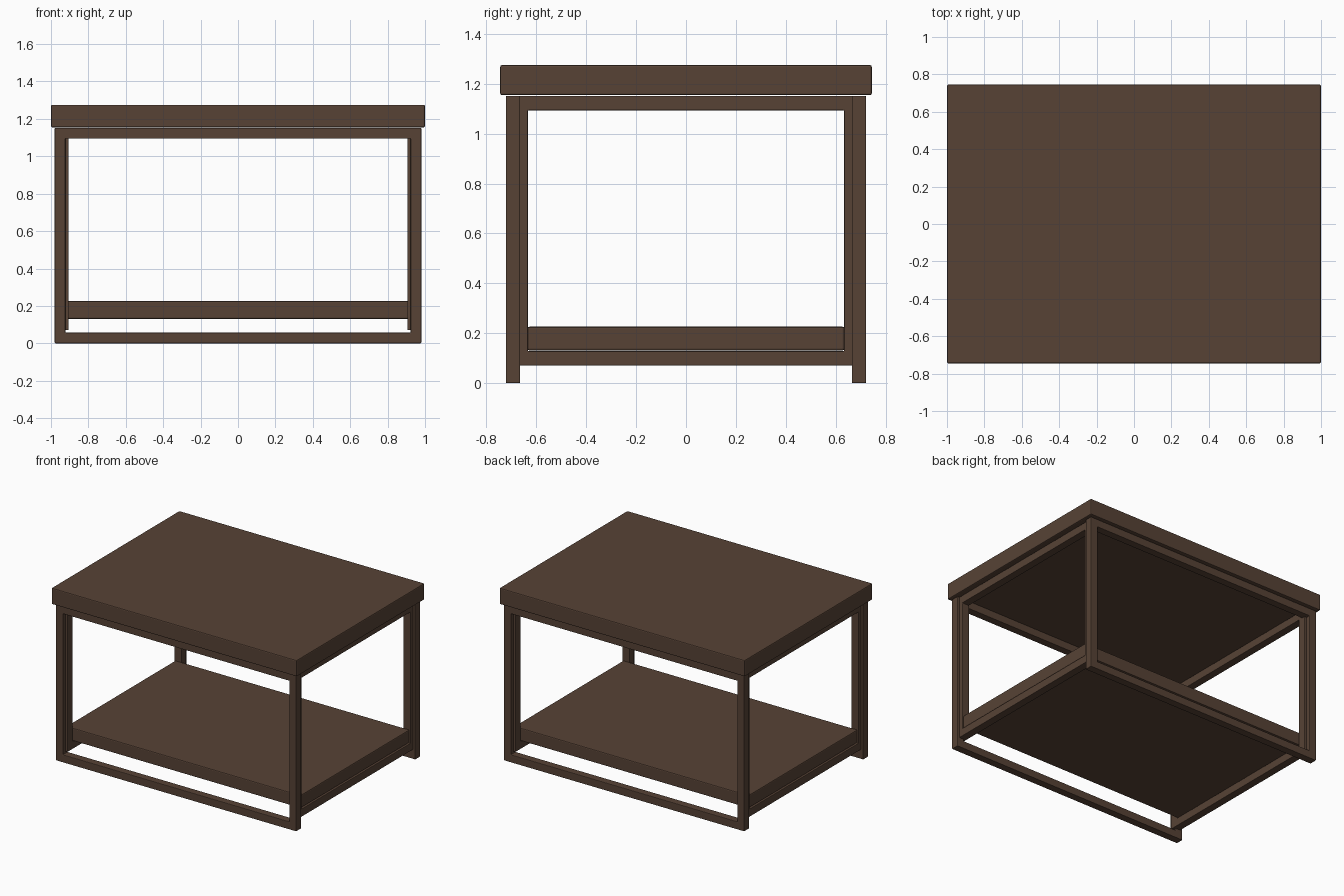
import bpy, bmesh

if "Cube" in bpy.data.objects:
    bpy.data.objects.remove(bpy.data.objects["Cube"])

wood = bpy.data.materials.new("dark brown wood")
wood.diffuse_color = (0.095, 0.055, 0.036, 1)
wood.use_nodes = True
wood.node_tree.nodes["Principled BSDF"].inputs["Base Color"].default_value = wood.diffuse_color


def finish(name, bm, bevel):
    bmesh.ops.recalc_face_normals(bm, faces=bm.faces[:])
    me = bpy.data.meshes.new(name)
    bm.to_mesh(me)
    bm.free()
    me.materials.append(wood)
    ob = bpy.data.objects.new(name, me)
    bpy.context.collection.objects.link(ob)
    m = ob.modifiers.new("soft edges", 'BEVEL')
    m.width, m.segments = bevel, 2
    m.limit_method = 'ANGLE'
    return ob


def slab(name, hx, hy, z0, z1, bevel=0.007):
    bm = bmesh.new()
    bmesh.ops.create_cube(bm, size=1)
    for v in bm.verts:
        v.co = (v.co.x * 2 * hx, v.co.y * 2 * hy, z0 + (v.co.z + 0.5) * (z1 - z0))
    return finish(name, bm, bevel)


def frame(name, half, z0, z1, bar, d0, d1, axis):
    """Closed rectangular loop of square bar; axis is the thin direction."""
    bm = bmesh.new()
    rings = []
    for d in (d0, d1):
        for i in (0, bar):
            w, lo, hi = half - i, z0 + i, z1 - i
            pts = [(-w, lo), (w, lo), (w, hi), (-w, hi)]
            rings.append([bm.verts.new((d, a, z) if axis == 'X' else (a, d, z))
                          for a, z in pts])
    outer0, inner0, outer1, inner1 = rings
    for a, b in ((outer0, inner0), (inner0, inner1), (inner1, outer1), (outer1, outer0)):
        for k in range(4):
            n = (k + 1) % 4
            bm.faces.new((a[k], a[n], b[n], b[k]))
    return finish(name, bm, 0.004)


# Thick table top and lower shelf
slab("table_top", 1.0, 0.745, 1.155, 1.275)
slab("lower_shelf", 0.955, 0.635, 0.131, 0.226)

# Front and back leg loops reach the floor, side loops carry the shelf
for s, end, side in ((-1, "front", "left"), (1, "back", "right")):
    frame(end + "_leg_frame", 0.98, 0.0, 1.152, 0.057, s * 0.665, s * 0.722, 'Y')
    frame(side + "_side_frame", 0.692, 0.07, 1.152, 0.058, s * 0.905, s * 0.963, 'X')
